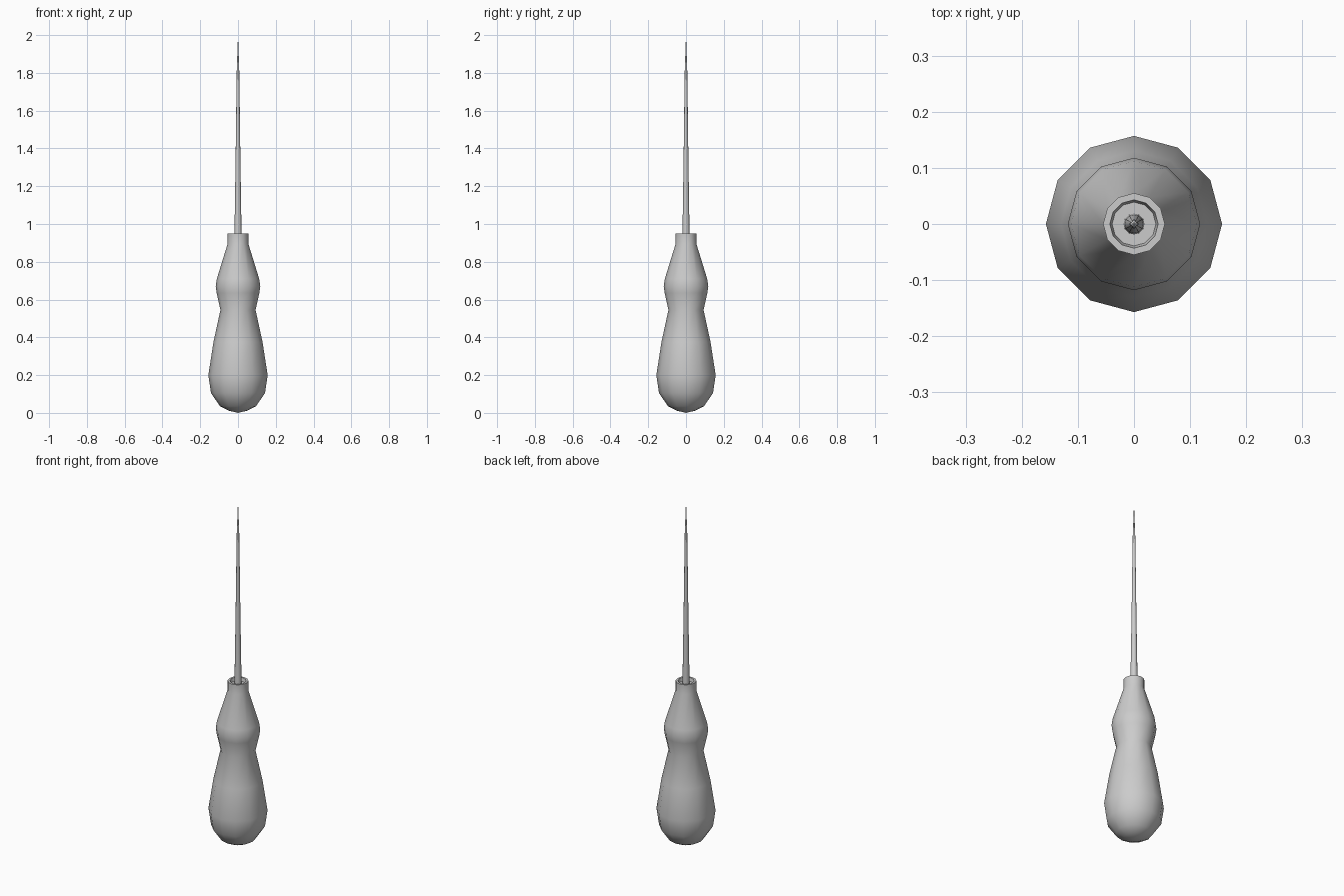
import bpy, bmesh, math

if "Cube" in bpy.data.objects:
    bpy.data.objects.remove(bpy.data.objects["Cube"])

SIDES = 12

def lathe(name, profile, angle):
    """Revolve (radius, z) points around z; radius 0 makes a single pole."""
    bm = bmesh.new()
    rings = []
    for r, z in profile:
        if r == 0:
            rings.append([bm.verts.new((0, 0, z))] * SIDES)
        else:
            rings.append([bm.verts.new((r * math.cos(2 * math.pi * i / SIDES),
                                        r * math.sin(2 * math.pi * i / SIDES), z))
                          for i in range(SIDES)])
    for a, b in zip(rings, rings[1:]):
        for i in range(SIDES):
            j = (i + 1) % SIDES
            quad = list(dict.fromkeys([a[i], a[j], b[j], b[i]]))
            bm.faces.new(quad)
    bmesh.ops.recalc_face_normals(bm, faces=bm.faces)
    mesh = bpy.data.meshes.new(name)
    bm.to_mesh(mesh)
    bm.free()
    obj = bpy.data.objects.new(name, mesh)
    bpy.context.collection.objects.link(obj)
    bpy.ops.object.select_all(action='DESELECT')
    obj.select_set(True)
    bpy.context.view_layer.objects.active = obj
    bpy.ops.object.shade_smooth_by_angle(angle=math.radians(angle))
    return obj

# Turned handle: rounded butt, waist, shoulder, collar with a shallow socket
lathe("handle", [
    (0, 0.0), (0.05, 0.012), (0.095, 0.035), (0.143, 0.105), (0.157, 0.20),
    (0.13, 0.375), (0.093, 0.545), (0.113, 0.635), (0.118, 0.67), (0.112, 0.71),
    (0.055, 0.895), (0.055, 0.95), (0.043, 0.95), (0.039, 0.93), (0, 0.93)], 45)

# Tapered steel spike
lathe("spike", [
    (0, 0.92), (0.019, 0.92), (0.0165, 1.10), (0.0138, 1.27), (0.0115, 1.44),
    (0.009, 1.64), (0.0065, 1.82), (0, 2.0)], 40)
